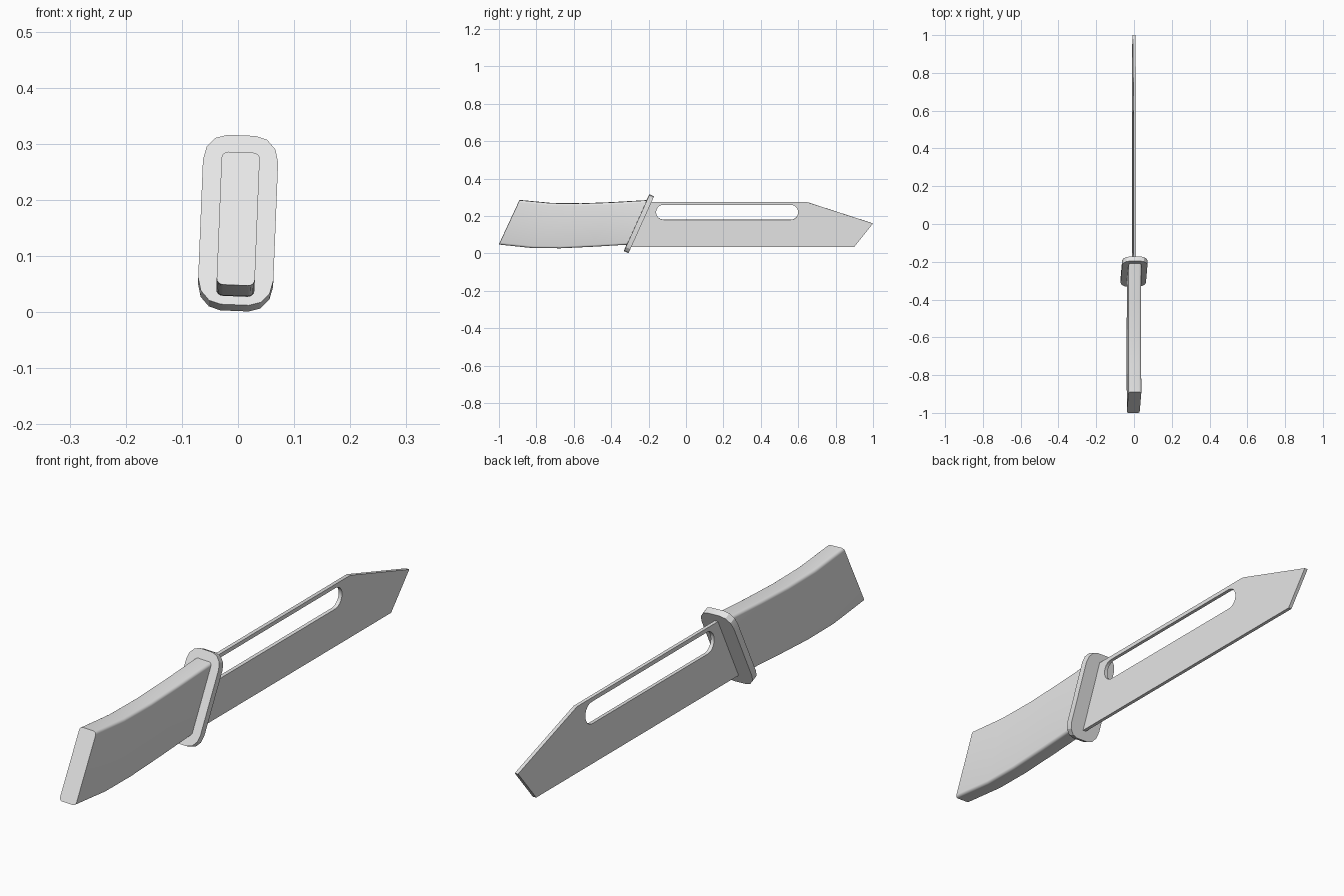
import bpy, bmesh
from math import sin, cos, pi, radians
from mathutils import Vector, Matrix

if "Cube" in bpy.data.objects:
    bpy.data.objects.remove(bpy.data.objects["Cube"], do_unlink=True)

steel = bpy.data.materials.new("pale_grey")
steel.use_nodes = True
GREY = (0.8, 0.8, 0.8, 1)
steel.diffuse_color = GREY
steel.node_tree.nodes["Principled BSDF"].inputs["Base Color"].default_value = GREY

# The whole knife leans slightly sideways about its long axis
PIVOT = Vector((0, 0, 0.157))
LEAN = (Matrix.Translation(PIVOT) @ Matrix.Rotation(radians(2.3), 4, "Y")
        @ Matrix.Translation(-PIVOT))


def finish(bm, name, smooth_angle):
    bmesh.ops.recalc_face_normals(bm, faces=bm.faces)
    bm.transform(LEAN)
    mesh = bpy.data.meshes.new(name)
    bm.to_mesh(mesh)
    bm.free()
    mesh.materials.append(steel)
    obj = bpy.data.objects.new(name, mesh)
    bpy.context.collection.objects.link(obj)
    bpy.ops.object.select_all(action="DESELECT")
    obj.select_set(True)
    bpy.context.view_layer.objects.active = obj
    bpy.ops.object.shade_smooth_by_angle(angle=radians(smooth_angle))
    return obj


def rounded_section(low, high, half_width, rx, rz, steps):
    """Rounded rectangle standing between two (y, z) points."""
    low, high = Vector((0, *low)), Vector((0, *high))
    up = (high - low).normalized()
    mid, half = (low + high) / 2, (high - low).length / 2
    points = []
    for corner, (sx, sz) in enumerate(((1, 1), (-1, 1), (-1, -1), (1, -1))):
        for i in range(steps + 1):
            a = (corner + i / steps) * pi / 2
            x = sx * (half_width - rx) + rx * cos(a)
            points.append(mid + Vector((x, 0, 0)) + up * (sz * (half - rz) + rz * sin(a)))
    return points


def loft(name, sections, smooth_angle):
    bm = bmesh.new()
    rings = [[bm.verts.new(p) for p in s] for s in sections]
    count = len(rings[0])
    for a, b in zip(rings, rings[1:]):
        for i in range(count):
            j = (i + 1) % count
            bm.faces.new((a[i], a[j], b[j], b[i]))
    bm.faces.new(rings[0])
    bm.faces.new(rings[-1])
    return finish(bm, name, smooth_angle)


# Handle: slanted sections with a gently curved back and belly
stations = [((-1, 0.048), (-0.89, 0.285)), ((-0.82, 0.029), (-0.72, 0.269)),
            ((-0.67, 0.028), (-0.56, 0.267)), ((-0.5, 0.036), (-0.4, 0.273)),
            ((-0.3, 0.048), (-0.19, 0.285))]
loft("handle", [rounded_section(lo, hi, 0.034, 0.012, 0.012, 4) for lo, hi in stations], 35)

# Guard: slanted rounded plate
loft("guard", [rounded_section(lo, hi, 0.067, 0.042, 0.05, 3)
               for lo, hi in (((-0.332, 0.013), (-0.196, 0.315)),
                              ((-0.308, 0.002), (-0.172, 0.304)))], 20)

# Blade: angled-tip outline with a long rounded slot
THICK = 0.014
outline = [(-0.305, 0.035), (0.9, 0.035), (1, 0.16), (0.645, 0.275), (-0.195, 0.275)]
slot = []
for centre, start in ((0.56, -pi / 2), (-0.12, pi / 2)):
    for i in range(13):
        a = start + pi * i / 12
        slot.append((centre + 0.04 * cos(a), 0.22 + 0.04 * sin(a)))
bm = bmesh.new()
for loop in (outline, slot):
    verts = [bm.verts.new((-THICK / 2, y, z)) for y, z in loop]
    for i, v in enumerate(verts):
        bm.edges.new((verts[i - 1], v))
bmesh.ops.triangle_fill(bm, edges=bm.edges[:], use_beauty=True)
side = bmesh.ops.extrude_face_region(bm, geom=bm.faces[:], use_keep_orig=True)["geom"]
bmesh.ops.translate(bm, vec=(THICK, 0, 0),
                    verts=[g for g in side if isinstance(g, bmesh.types.BMVert)])
finish(bm, "blade", 30)
